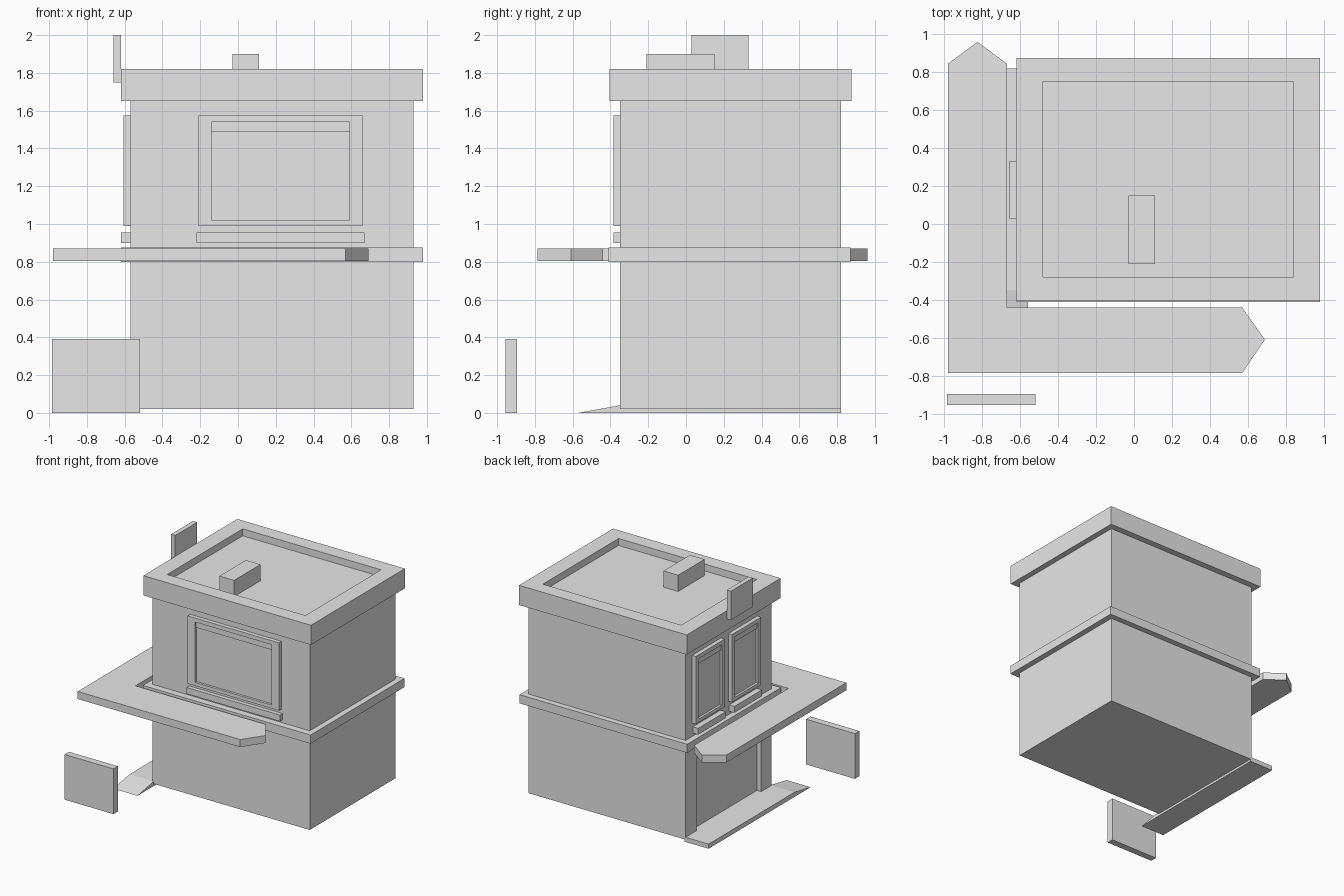
import bpy, bmesh
from mathutils import Vector

cube = bpy.data.objects.get("Cube")
if cube:
    bpy.data.objects.remove(cube, do_unlink=True)

grey = bpy.data.materials.new("light_grey")
grey.use_nodes = True
grey.diffuse_color = (0.8, 0.8, 0.8, 1)
grey.node_tree.nodes["Principled BSDF"].inputs["Base Color"].default_value = (0.8, 0.8, 0.8, 1)


def finish(name, bm):
    bmesh.ops.recalc_face_normals(bm, faces=bm.faces[:])
    mesh = bpy.data.meshes.new(name)
    bm.to_mesh(mesh)
    bm.free()
    mesh.materials.append(grey)
    obj = bpy.data.objects.new(name, mesh)
    bpy.context.collection.objects.link(obj)
    return obj


def box(name, x, y, z, recess=None):
    """Box from ranges; recess = (direction, inner ranges on the other axes, depth)."""
    bm = bmesh.new()
    bmesh.ops.create_cube(bm, size=1)
    for v in bm.verts:
        v.co = [r[c > 0] for r, c in zip((x, y, z), v.co)]
    if recess:
        direction, inner, depth = Vector(recess[0]), recess[1], recess[2]
        bm.normal_update()
        face = max(bm.faces, key=lambda f: f.normal.dot(direction))
        bmesh.ops.inset_region(bm, faces=[face], thickness=0.01)
        centre = face.calc_center_median()
        axes = [i for i in range(3) if not direction[i]]
        for v in face.verts:
            for axis, limits in zip(axes, inner):
                v.co[axis] = limits[v.co[axis] > centre[axis]]
        face = bmesh.ops.extrude_discrete_faces(bm, faces=[face])["faces"][0]
        bmesh.ops.translate(bm, verts=face.verts[:], vec=-direction * depth)
    return finish(name, bm)


def prism(name, outline, axis, low, high):
    """Outline extruded along z (plan) or x (side profile)."""
    place = {"z": lambda a, b: (a, b, low), "x": lambda a, b: (low, a, b)}[axis]
    bm = bmesh.new()
    face = bm.faces.new([bm.verts.new(place(a, b)) for a, b in outline])
    top = bmesh.ops.extrude_face_region(bm, geom=[face])["geom"]
    shift = Vector((0, 0, high - low)) if axis == "z" else Vector((high - low, 0, 0))
    bmesh.ops.translate(bm, vec=shift, verts=[g for g in top if isinstance(g, bmesh.types.BMVert)])
    return finish(name, bm)


FRONT, RIGHT, UP = (0, -1, 0), (-1, 0, 0), (0, 0, 1)

# Building walls with the shopfront recess, floor ledge and flat roof with parapet
box("walls", (-0.57, 0.93), (-0.35, 0.82), (0.02, 1.65),
    (RIGHT, ((-0.21, 0.67), (0.04, 0.78)), 0.04))
box("floor_ledge", (-0.62, 0.98), (-0.41, 0.87), (0.80, 0.875))
box("roof", (-0.62, 0.98), (-0.405, 0.875), (1.65, 1.82),
    (UP, ((-0.48, 0.84), (-0.28, 0.75)), 0.06))
box("chimney", (-0.03, 0.11), (-0.21, 0.15), (1.74, 1.90))

# Signs
box("roof_sign", (-0.66, -0.62), (0.03, 0.33), (1.75, 2.0))
box("street_sign", (-0.985, -0.52), (-0.955, -0.895), (0, 0.39))

# Wrap-around awning with pointed ends
prism("awning", [(-0.98, -0.785), (0.57, -0.785), (0.69, -0.61), (0.57, -0.44), (-0.67, -0.44),
                 (-0.67, 0.845), (-0.825, 0.96), (-0.98, 0.845)], "z", 0.805, 0.87)

# Step along the shopfront with a ramp at the front
prism("step_ramp", [(-0.57, 0), (0.82, 0), (0.82, 0.04), (-0.35, 0.04)], "x", -0.79, -0.56)


# Windows: recessed frame, blind at the top of the opening, sill below
def window(name, side, lo, hi, border, sill_extra):
    wall = -0.35 if side == FRONT else -0.57

    def part(label, u, z, near, far, recess=None):
        d = (wall - far, wall - near)
        x, y = (u, d) if side == FRONT else (d, u)
        box(name + label, x, y, z, recess)

    opening = (lo + border, hi - border)
    part("_frame", (lo, hi), (0.99, 1.575), 0, 0.035, (side, (opening, (1.02, 1.54)), 0.02))
    part("_blind", opening, (1.49, 1.54), 0.01, 0.025)
    part("_sill", (lo - sill_extra, hi + sill_extra), (0.90, 0.955), 0, 0.035 if side == FRONT else 0.05)


window("front_window", FRONT, -0.21, 0.66, 0.07, 0.01)
for i, start in enumerate((-0.16, 0.335)):
    window(f"side_window_{i + 1}", RIGHT, start, start + 0.395, 0.04, -0.01)
